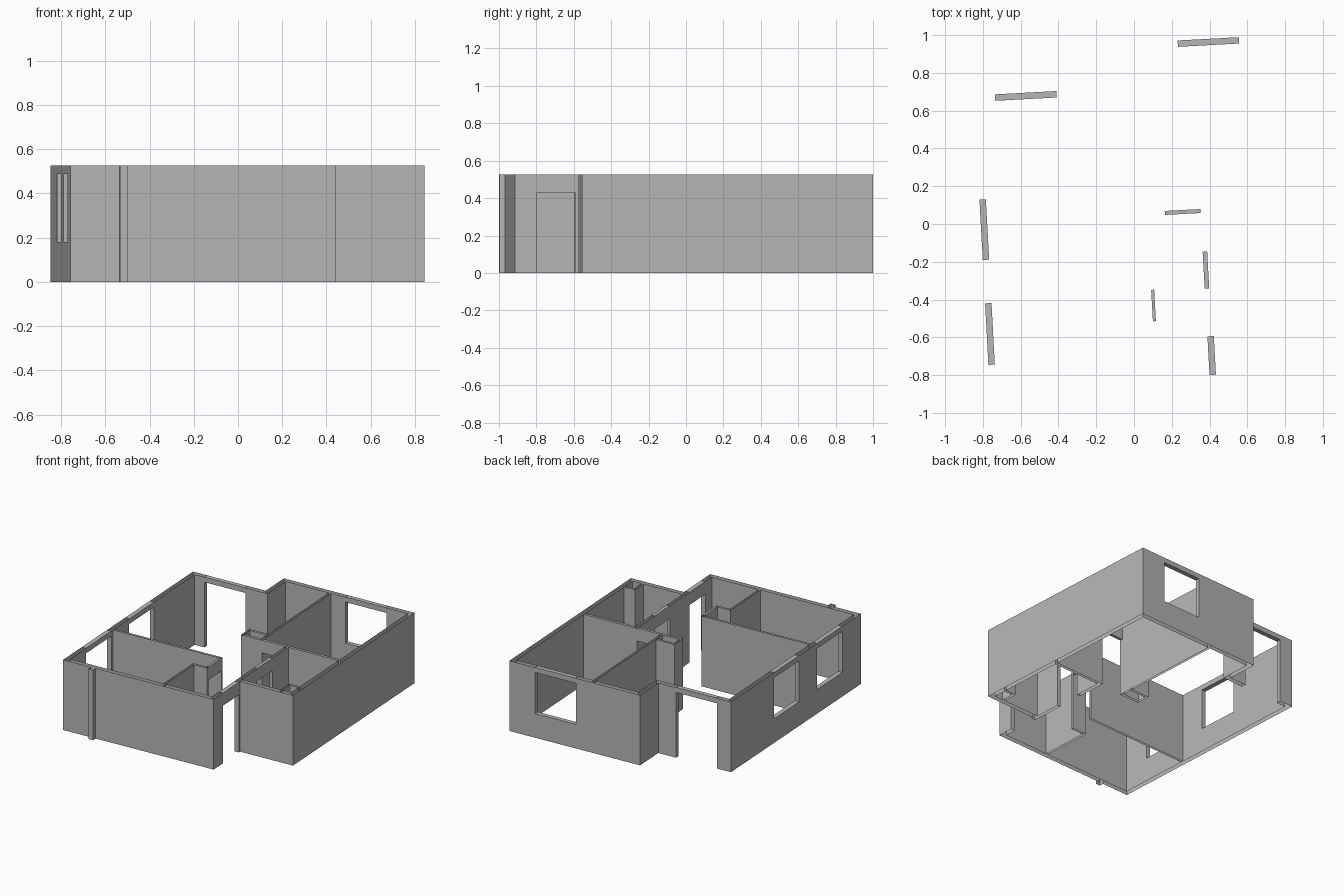
import bpy, bmesh, math
from mathutils import Matrix

cube = bpy.data.objects.get("Cube")
if cube:
    bpy.data.objects.remove(cube, do_unlink=True)

HEIGHT, SILL, DOOR, HEAD = 0.525, 0.18, 0.43, 0.487
TURN = math.radians(3.1)          # the whole plan is turned slightly

grey = bpy.data.materials.new("plaster_grey")
grey.use_nodes = True
COLOUR = (0.47, 0.47, 0.47, 1)
grey.diffuse_color = COLOUR
grey.node_tree.nodes["Principled BSDF"].inputs["Base Color"].default_value = COLOUR

# Plan rectangles: left, right, front, back
PARTS = {
    "interior_walls": [
        (0, .79, .039, .06),              # cross wall
        (.15, .166, .05, .93),            # between the back rooms
        (.355, .379, -.58, .06),          # hall wall
        (-.79, .088, -.353, -.337),       # front room wall
        (.072, .088, -.536, -.337),       # lobby walls
        (-.033, .088, -.536, -.52),
        (-.033, -.017, -.92, -.52),
    ],
    "service_ducts": [
        (0, .016, .06, .145), (0, .15, .129, .145),
        (.69, .706, -.567, -.455), (.69, .778, -.471, -.455),
    ],
    "exterior_walls": [
        (-.81, .39, -.938, -.904),        # front
        (-.81, -.776, -.938, .725),       # left side of plan
        (.356, .39, -.938, -.567),        # entrance recess
        (.356, .812, -.6, -.567),
        (.778, .812, -.6, .9575),         # right side of plan
        (-.23, .812, .924, .9575),        # back
        (-.23, -.196, .691, .9575),       # back step
        (-.81, -.196, .691, .725),
    ],
    "front_pier": [(-.587, -.551, -.97, -.938)],
}

# Openings: plan rectangle, bottom, top
OPENINGS = [
    ((.283, .607, .924, .9575), SILL, HEAD),      # back window
    ((-.81, -.776, -.147, .173), SILL, HEAD),     # side windows
    ((-.81, -.776, -.703, -.377), SILL, HEAD),
    ((-.698, -.372, .691, .725), 0, HEAD),        # terrace door
    ((.356, .39, -.82, -.615), 0, DOOR),          # entrance door
    ((.166, .355, .039, .06), 0, DOOR),           # inner doors
    ((.355, .379, -.3625, -.1665), 0, DOOR),
    ((.072, .088, -.52, -.353), 0, DOOR),
]

rects = [r for group in PARTS.values() for r in group] + [o[0] for o in OPENINGS]
us = sorted({c for r in rects for c in r[:2]})
vs = sorted({c for r in rects for c in r[2:]})
zs = [0, SILL, DOOR, HEAD, HEIGHT]
GRID = (us, vs, zs)


def inside(rect, u, v):
    return rect[0] < u < rect[1] and rect[2] < v < rect[3]


# Sort the plan into solid cells, noting which ones are lintels
solid, lintels = {}, set()
for i in range(len(us) - 1):
    for j in range(len(vs) - 1):
        u, v = (us[i] + us[i + 1]) / 2, (vs[j] + vs[j + 1]) / 2
        part = None
        for name, group in PARTS.items():
            if any(inside(r, u, v) for r in group):
                part = name
        if not part:
            continue
        holes = [o for o in OPENINGS if inside(o[0], u, v)]
        for k in range(len(zs) - 1):
            z = (zs[k] + zs[k + 1]) / 2
            if any(low < z < high for _, low, high in holes):
                continue
            solid[i, j, k] = part
            if holes and z > holes[0][2]:
                lintels.add((i, j, k))


def add_face(bm, cell, axis, side):
    """Add the wall face of a cell that looks along an axis."""
    a, b = (axis + 1) % 3, (axis + 2) % 3
    corners = []
    for da, db in ((0, 0), (1, 0), (1, 1), (0, 1)):
        step = [0, 0, 0]
        step[axis], step[a], step[b] = side, da, db
        corners.append(bm.verts.new([GRID[n][cell[n] + step[n]] for n in range(3)]))
    bm.faces.new(corners if side else corners[::-1])


# Build each part as an open-topped shell; only lintels carry a top
for name in PARTS:
    bm = bmesh.new()
    for cell, part in solid.items():
        if part != name:
            continue
        for axis in range(3):
            for side in (0, 1):
                near = list(cell)
                near[axis] += 1 if side else -1
                if tuple(near) in solid:
                    continue
                at_floor = axis == 2 and near[2] < 0
                at_top = axis == 2 and near[2] == len(zs) - 1
                if at_floor or (at_top and cell not in lintels):
                    continue
                add_face(bm, cell, axis, side)
    bmesh.ops.remove_doubles(bm, verts=bm.verts[:], dist=0.0001)
    bmesh.ops.dissolve_limit(bm, angle_limit=0.01, verts=bm.verts[:], edges=bm.edges[:])
    bmesh.ops.transform(bm, matrix=Matrix.Rotation(TURN, 4, "Z"), verts=bm.verts[:])
    mesh = bpy.data.meshes.new(name)
    bm.to_mesh(mesh)
    bm.free()
    mesh.materials.append(grey)
    bpy.context.collection.objects.link(bpy.data.objects.new(name, mesh))
